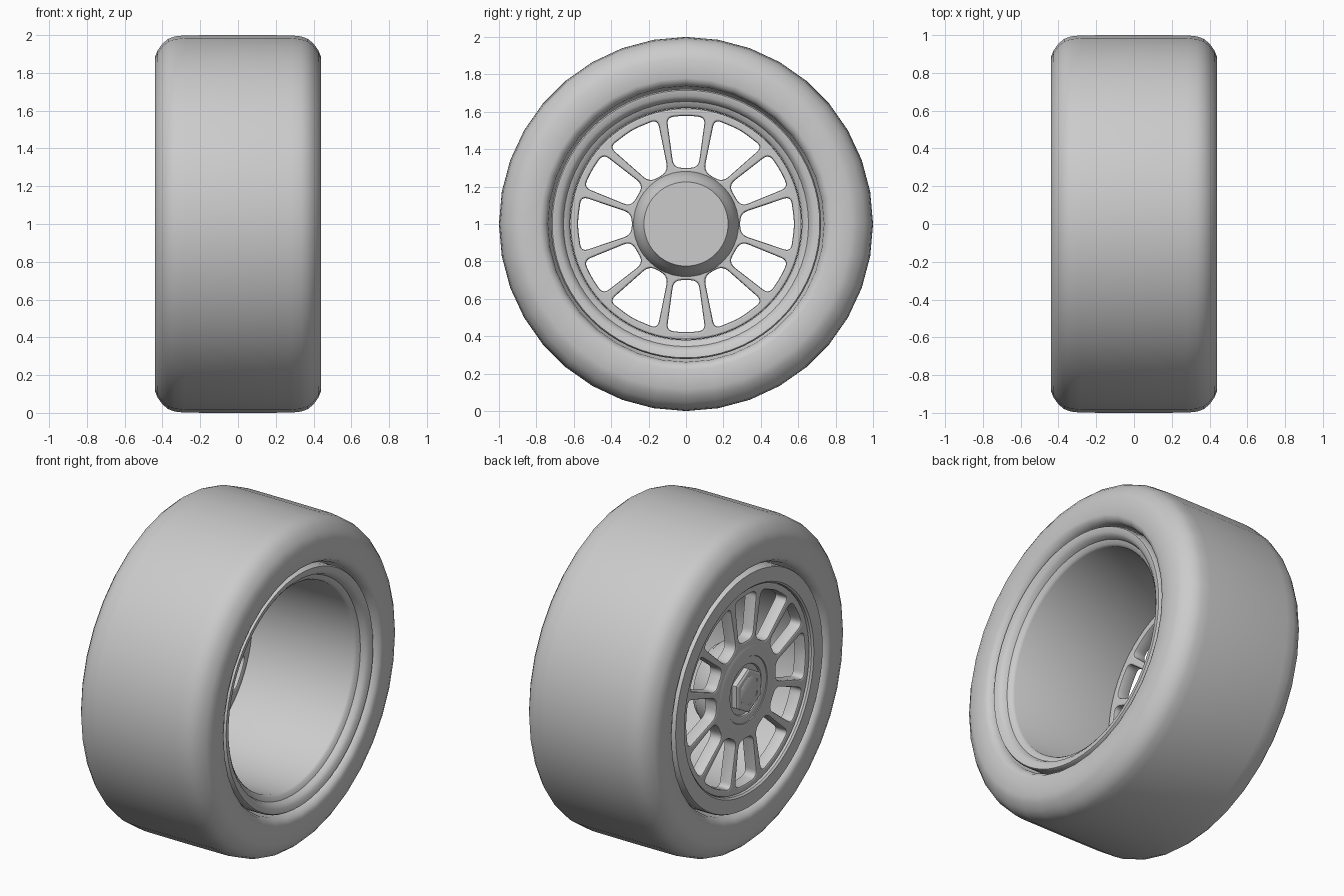
import bpy, bmesh, math
from mathutils import Vector

if "Cube" in bpy.data.objects:
    bpy.data.objects.remove(bpy.data.objects["Cube"])

CZ = 1.0  # axle height


def smooth(ob, angle=35):
    bpy.ops.object.select_all(action='DESELECT')
    ob.select_set(True)
    bpy.context.view_layer.objects.active = ob
    bpy.ops.object.shade_smooth_by_angle(angle=math.radians(angle))


def lathe(name, profile, segs, closed=True, angle=35, y=0.0, z=CZ):
    """Revolve (x, radius) points around an axle parallel to x."""
    bm = bmesh.new()
    rings = []
    for i in range(segs):
        a = 2 * math.pi * i / segs
        rings.append([bm.verts.new((x, r * math.sin(a), r * math.cos(a))) for x, r in profile])
    n = len(profile)
    for i in range(segs):
        p, q = rings[i], rings[(i + 1) % segs]
        for j in range(n if closed else n - 1):
            k = (j + 1) % n
            bm.faces.new((p[j], p[k], q[k], q[j]))
    bmesh.ops.remove_doubles(bm, verts=bm.verts, dist=1e-5)
    bmesh.ops.recalc_face_normals(bm, faces=bm.faces)
    me = bpy.data.meshes.new(name)
    bm.to_mesh(me)
    bm.free()
    ob = bpy.data.objects.new(name, me)
    ob.location = (0, y, z)
    bpy.context.collection.objects.link(ob)
    smooth(ob, angle)
    return ob


def rounded(corners, steps=5):
    """Round each (x, y, radius) corner of a polygon."""
    out = []
    n = len(corners)
    for i in range(n):
        p = Vector(corners[i][:2])
        d = corners[i][2]
        a = p + (Vector(corners[i - 1][:2]) - p).normalized() * d
        b = p + (Vector(corners[(i + 1) % n][:2]) - p).normalized() * d
        for s in range(steps + 1):
            t = s / steps
            out.append(a * (1 - t) ** 2 + p * 2 * t * (1 - t) + b * t ** 2)
    return out


def window(r_in, r_out, h_in, h_out):
    """Opening between two spokes, pointing along local x."""
    rc = math.sqrt(r_out ** 2 - h_out ** 2)
    return rounded([(r_in, -h_in, 0.045), (rc, -h_out, 0.04), (r_out, 0, 0.05),
                    (rc, h_out, 0.04), (r_in, h_in, 0.045)])


# Tyre
half = [(0.0, 1.0), (0.28, 0.999), (0.335, 0.993), (0.37, 0.98), (0.40, 0.955), (0.425, 0.92),
        (0.44, 0.885), (0.44, 0.78), (0.43, 0.755), (0.40, 0.738), (0.33, 0.732), (0.30, 0.70)]
lathe("tyre", half + [(-x, r) for x, r in reversed(half[1:])], 36, angle=50)

# Rim barrel with flat outer ring (-x) and flared inner lip (+x)
lathe("rim", [(-0.43, 0.715), (-0.43, 0.63), (-0.42, 0.62), (0.35, 0.62), (0.365, 0.63),
              (0.375, 0.655), (0.40, 0.665), (0.415, 0.685), (0.42, 0.715), (0.41, 0.722),
              (0.32, 0.722), (0.29, 0.67), (-0.31, 0.67), (-0.33, 0.72), (-0.42, 0.72)], 72)

# Spoke disc: twelve spokes in six pairs, cut from a flat curve
cu = bpy.data.curves.new("spokes", 'CURVE')
cu.dimensions = '2D'
cu.fill_mode = 'BOTH'
bev = 0.01
cu.bevel_depth, cu.bevel_resolution, cu.offset = bev, 1, -bev
cu.extrude = 0.03


def add_loop(points):
    sp = cu.splines.new('POLY')
    sp.points.add(len(points) - 1)
    for p, c in zip(sp.points, points):
        p.co = (c[0], c[1], 0, 1)
    sp.use_cyclic_u = True


def circle(r, n):
    return [(r * math.cos(2 * math.pi * i / n), r * math.sin(2 * math.pi * i / n)) for i in range(n)]


add_loop(circle(0.619, 72))
add_loop(circle(0.15, 32))
for i in range(12):
    a = math.radians(30 * i)
    w = window(0.30, 0.58, 0.066, 0.103) if i % 2 == 0 else window(0.29, 0.58, 0.057, 0.148)
    add_loop([(p.x * math.cos(a) - p.y * math.sin(a), p.x * math.sin(a) + p.y * math.cos(a)) for p in w])
spokes = bpy.data.objects.new("spokes", cu)
spokes.location = (-0.37, 0, CZ)
spokes.rotation_euler = (0, -math.pi / 2, 0)
bpy.context.collection.objects.link(spokes)
bpy.ops.object.select_all(action='DESELECT')
spokes.select_set(True)
bpy.context.view_layer.objects.active = spokes
bpy.ops.object.convert(target='MESH')
smooth(bpy.context.view_layer.objects.active, 35)

# Hub: shallow dish in front, tapered boss behind
lathe("hub", [(-0.385, 0), (-0.385, 0.165), (-0.395, 0.185), (-0.414, 0.20), (-0.414, 0.25),
              (-0.405, 0.275), (-0.34, 0.285), (-0.30, 0.27), (-0.24, 0.25), (-0.215, 0.228),
              (-0.205, 0.225), (-0.205, 0)], 48, closed=False)

# Centre lock nut: flange, hexagon, round cap
lathe("nut_flange", [(-0.38, 0), (-0.38, 0.155), (-0.395, 0.15), (-0.395, 0)], 40, closed=False)
lathe("hex_nut", [(-0.38, 0), (-0.38, 0.135), (-0.425, 0.135), (-0.432, 0.122), (-0.432, 0.09),
                  (-0.42, 0.085), (-0.42, 0)], 6, closed=False, angle=20)
lathe("nut_cap", [(-0.40, 0), (-0.40, 0.085), (-0.43, 0.085), (-0.436, 0.075), (-0.436, 0)], 32, closed=False)

# Drive pins around the nut
for i in range(6):
    a = math.radians(60 * i)
    lathe("drive_pin", [(-0.38, 0), (-0.38, 0.012), (-0.40, 0.012), (-0.40, 0)], 12, closed=False,
          y=0.168 * math.sin(a), z=CZ + 0.168 * math.cos(a))
